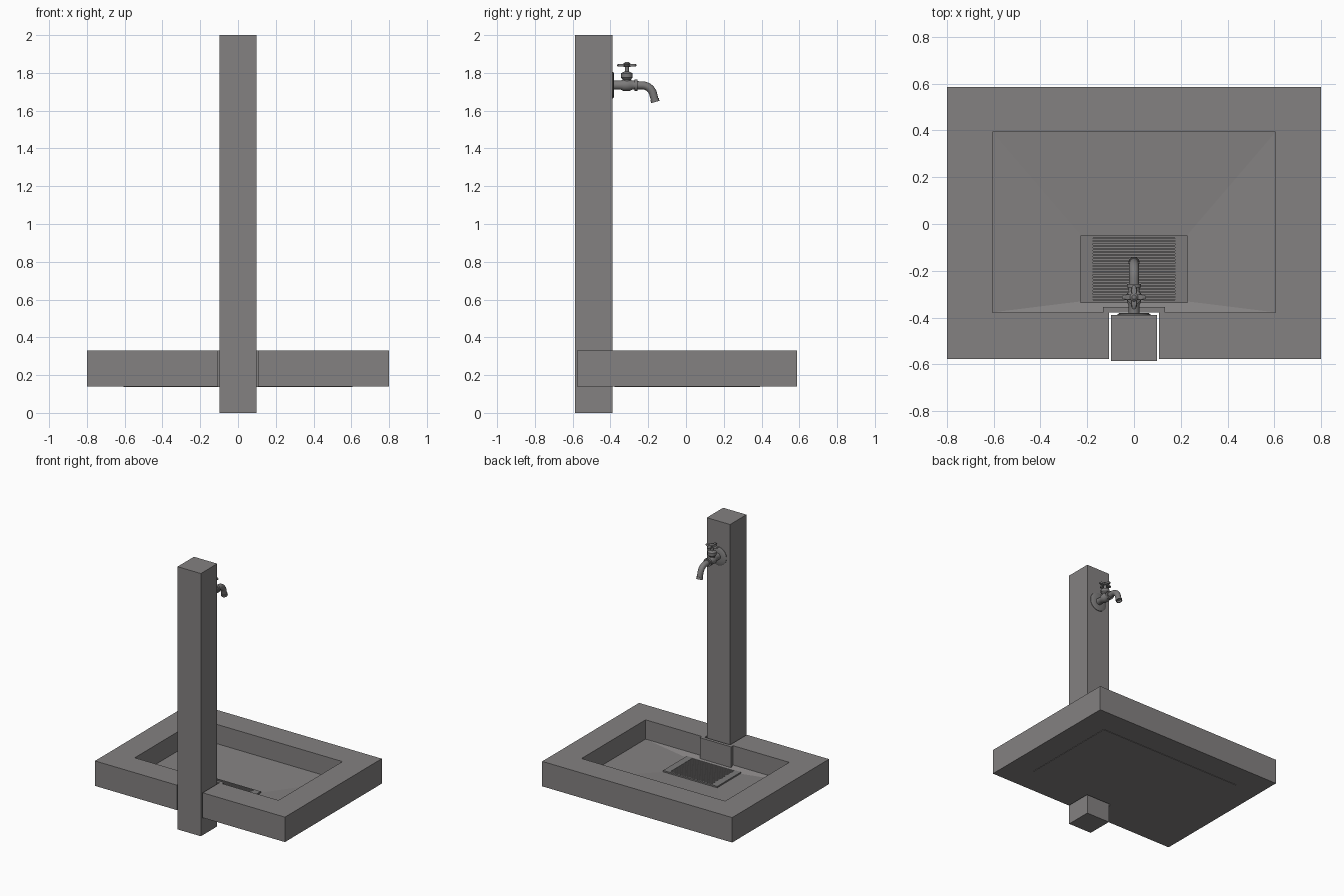
import bpy, bmesh, math
from mathutils import Vector

if "Cube" in bpy.data.objects:
    bpy.data.objects.remove(bpy.data.objects["Cube"])


def material(name, rgb):
    m = bpy.data.materials.new(name)
    m.diffuse_color = (*rgb, 1)
    m.use_nodes = True
    m.node_tree.nodes["Principled BSDF"].inputs["Base Color"].default_value = m.diffuse_color
    return m


CONCRETE = material("grey_concrete", (0.23, 0.22, 0.22))
METAL = material("grey_metal", (0.20, 0.195, 0.195))


def finish(name, bm, mat, smooth=False):
    bmesh.ops.recalc_face_normals(bm, faces=bm.faces)
    me = bpy.data.meshes.new(name)
    bm.to_mesh(me)
    bm.free()
    me.materials.append(mat)
    ob = bpy.data.objects.new(name, me)
    bpy.context.collection.objects.link(ob)
    if smooth:
        bpy.ops.object.select_all(action='DESELECT')
        ob.select_set(True)
        bpy.context.view_layer.objects.active = ob
        bpy.ops.object.shade_smooth_by_angle(angle=math.radians(35))
    return ob


def add_box(bm, x0, x1, y0, y1, z0, z1):
    vs = bmesh.ops.create_cube(bm, size=1)['verts']
    for v in vs:
        v.co = Vector(((x0 + x1) / 2 + v.co.x * (x1 - x0),
                       (y0 + y1) / 2 + v.co.y * (y1 - y0),
                       (z0 + z1) / 2 + v.co.z * (z1 - z0)))


def bridge(bm, a, b):
    n = len(a)
    for i in range(n):
        bm.faces.new((a[i], a[(i + 1) % n], b[(i + 1) % n], b[i]))


def ring_wall(bm, outer, inner, z0, z1):
    """Closed wall between two matching outlines."""
    loops = [[bm.verts.new((x, y, z)) for x, y in pts]
             for pts, z in ((outer, z0), (outer, z1), (inner, z1), (inner, z0))]
    for i in range(4):
        bridge(bm, loops[i], loops[(i + 1) % 4])


def rect(x0, x1, y0, y1):
    return [(x0, y0), (x1, y0), (x1, y1), (x0, y1)]


def tube(bm, stations, sides=24):
    """Round sweep in the x = 0 plane: stations are (y, z, direction angle, radius)."""
    prev = first = None
    for y, z, ang, r in stations:
        up = Vector((0, -math.sin(ang), math.cos(ang)))
        ring = [bm.verts.new(Vector((0, y, z)) + r * (Vector((1, 0, 0)) * math.cos(t) + up * math.sin(t)))
                for t in (2 * math.pi * k / sides for k in range(sides))]
        if prev:
            bridge(bm, prev, ring)
        first = first or ring
        prev = ring
    bm.faces.new(first)
    bm.faces.new(prev)


# Post
bm = bmesh.new()
add_box(bm, -0.098, 0.098, -0.587, -0.39, 0, 2)
finish("post", bm, CONCRETE)

# Basin rim, notched around the post with a bulge inside
outer = [(-.8, -.578), (-.107, -.578), (-.107, -.378), (.107, -.378),
         (.107, -.578), (.8, -.578), (.8, .587), (-.8, .587)]
inner = [(-.605, -.378), (-.132, -.378), (-.132, -.354), (.132, -.354),
         (.132, -.378), (.605, -.378), (.605, .393), (-.605, .393)]
bm = bmesh.new()
ring_wall(bm, outer, inner, 0.14, 0.33)
finish("basin_rim", bm, CONCRETE)

# Basin floor, sloping to a shallow drain pit
bm = bmesh.new()
big, small = rect(-.605, .605, -.378, .393), rect(-.22, .22, -.33, -.056)
loops = [[bm.verts.new((x, y, z)) for x, y in pts]
         for pts, z in ((big, .137), (big, .183), (small, .16), (small, .145))]
for a, b in zip(loops, loops[1:]):
    bridge(bm, a, b)
bm.faces.new(loops[0])
bm.faces.new(loops[-1])
finish("basin_floor", bm, CONCRETE)

# Drain frame and slats
bm = bmesh.new()
ring_wall(bm, rect(-.228, .228, -.337, -.05), rect(-.176, .176, -.325, -.06), .15, .171)
finish("drain_frame", bm, METAL)
bm = bmesh.new()
pitch = 0.265 / 20
for i in range(20):
    y = -.325 + pitch * (i + .5)
    add_box(bm, -.18, .18, y - .0042, y + .0042, .15, .168)
finish("drain_slats", bm, METAL)

# Tap: wall plate, pipe and collar in one stepped profile
bm = bmesh.new()
tube(bm, [(y, 1.735, 0, r) for y, r in
          ((-.392, .07), (-.386, .07), (-.381, .062), (-.381, .024), (-.345, .024),
           (-.33, .031), (-.30, .031), (-.285, .024), (-.272, .024), (-.272, .031),
           (-.256, .031), (-.256, .022), (-.25, .022))], 32)
finish("tap_body", bm, METAL, True)

# Tap spout: short straight, then a bend downward with a lip
cy, cz, bend = -0.232, 1.674, 0.06
path = [(-.26, cz + bend, 0, .021)]
for i in range(11):
    a = math.radians(75) * i / 10
    path.append((cy + bend * math.sin(a), cz + bend * math.cos(a), -a, .021))
ey, ez, ea, _ = path[-1]
dy, dz = math.cos(ea), math.sin(ea)
for d, r in ((.028, .02), (.028, .023), (.045, .023), (.045, .017), (.03, .017)):
    path.append((ey + dy * d, ez + dz * d, ea, r))
bm = bmesh.new()
tube(bm, path)
finish("tap_spout", bm, METAL, True)

# Tap bonnet, stem and handle hub
vy = -0.313
bm = bmesh.new()
tube(bm, [(vy, z, math.pi / 2, r) for z, r in
          ((1.735, .022), (1.765, .022), (1.775, .031), (1.798, .031), (1.803, .02),
           (1.808, .011), (1.832, .011), (1.832, .018), (1.85, .018), (1.858, .009))])
finish("tap_valve", bm, METAL, True)

# Cross handle: four tapering lobes
bm = bmesh.new()
n = 64
levels = []
for z, s in ((1.833, .9), (1.837, 1), (1.843, 1), (1.848, .85)):
    ring = []
    for k in range(n):
        t = 2 * math.pi * k / n
        r = s * (.034 + .018 * math.cos(4 * t))
        ring.append(bm.verts.new((r * math.cos(t), vy + r * math.sin(t), z)))
    levels.append(ring)
for a, b in zip(levels, levels[1:]):
    bridge(bm, a, b)
bm.faces.new(levels[0])
bm.faces.new(levels[-1])
finish("tap_handle", bm, METAL, True)
